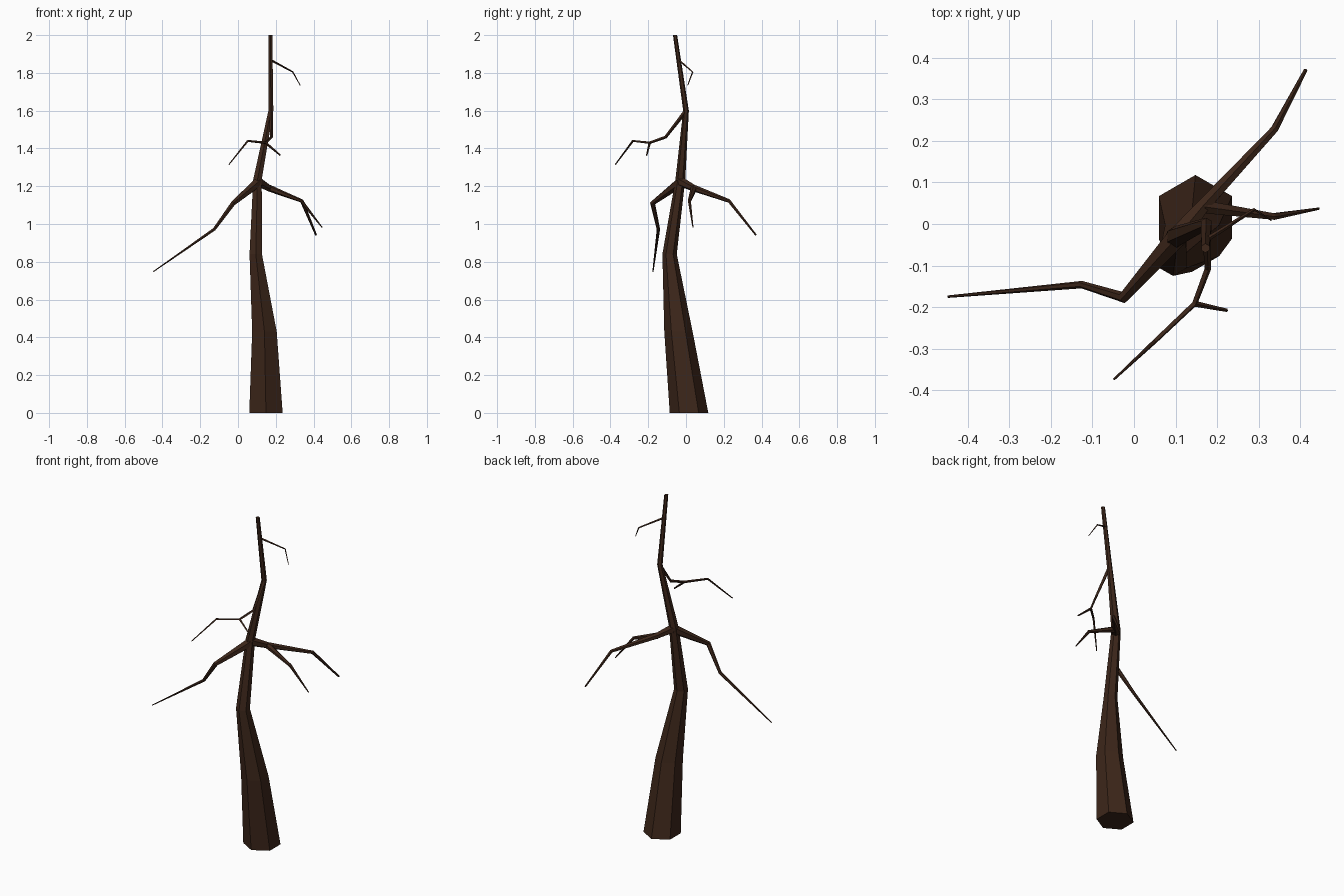
import bpy, bmesh, math
from mathutils import Vector

if "Cube" in bpy.data.objects:
    bpy.data.objects.remove(bpy.data.objects["Cube"])

bark = bpy.data.materials.new("dark_bark")
bark.diffuse_color = (0.045, 0.019, 0.010, 1)
bark.use_nodes = True
bark.node_tree.nodes["Principled BSDF"].inputs["Base Color"].default_value = bark.diffuse_color


def limb(name, points, sides, level=False):
    """Tapered flat-faced tube through (x, y, z, radius); level keeps rings horizontal."""
    pos = [Vector(p[:3]) for p in points]
    bm = bmesh.new()
    rings = []
    u = Vector((1, 0, 0)) if level else None
    for i, p in enumerate(pos):
        if level:
            t = Vector((0, 0, 1))
        else:
            t = Vector()
            if i > 0:
                t += (p - pos[i - 1]).normalized()
            if i < len(pos) - 1:
                t += (pos[i + 1] - p).normalized()
            t.normalize()
            # carry the section's direction along the path
            ref = u if u else Vector((0, 0, 1))
            u = (ref - t * ref.dot(t)).normalized()
        v = t.cross(u)
        r = points[i][3]
        ring = []
        for k in range(sides):
            a = 2 * math.pi * k / sides + (math.pi / 2 if level else 0)
            ring.append(bm.verts.new(p + u * r * math.cos(a) + v * r * math.sin(a)))
        rings.append(ring)
    for a, b in zip(rings, rings[1:]):
        for k in range(sides):
            n = (k + 1) % sides
            bm.faces.new((a[k], a[n], b[n], b[k]))
    bm.faces.new(rings[0][::-1])
    bm.faces.new(rings[-1])
    bmesh.ops.recalc_face_normals(bm, faces=bm.faces)
    me = bpy.data.meshes.new(name)
    bm.to_mesh(me)
    bm.free()
    me.materials.append(bark)
    ob = bpy.data.objects.new(name, me)
    bpy.context.collection.objects.link(ob)


# Crooked six-sided trunk
limb("trunk", [(0.148, 0.016, 0, 0.102), (0.14, -0.04, 0.43, 0.075),
               (0.094, -0.087, 0.84, 0.038), (0.103, -0.03, 1.235, 0.026),
               (0.174, 0.0, 1.60, 0.015), (0.172, -0.058, 2.0, 0.011)], 6, True)

# Large left branch
limb("left_branch", [(0.105, -0.03, 1.22, 0.028), (-0.025, -0.177, 1.11, 0.014),
                     (-0.126, -0.146, 0.972, 0.009), (-0.448, -0.175, 0.748, 0.003)], 6)

# Right fork: shared stem, then a back and a side branch
fork = (0.165, 0.042, 1.19, 0.018)
limb("right_back_branch", [(0.105, -0.03, 1.225, 0.027), fork,
                           (0.338, 0.228, 1.122, 0.010), (0.413, 0.370, 0.942, 0.005)], 6)
limb("right_side_branch", [fork, (0.336, 0.018, 1.122, 0.009),
                           (0.445, 0.037, 0.982, 0.003)], 6)

# Front branch with a short side twig
split = (0.146, -0.192, 1.43, 0.007)
limb("front_branch", [(0.174, -0.003, 1.595, 0.011), (0.178, -0.108, 1.46, 0.008), split,
                      (0.052, -0.281, 1.44, 0.006), (-0.048, -0.374, 1.315, 0.003)], 4)
limb("front_twig", [split, (0.224, -0.208, 1.364, 0.004)], 4)

# Thin twig near the top
limb("top_twig", [(0.174, -0.038, 1.868, 0.006), (0.290, 0.035, 1.805, 0.004),
                  (0.330, 0.009, 1.733, 0.002)], 4)
